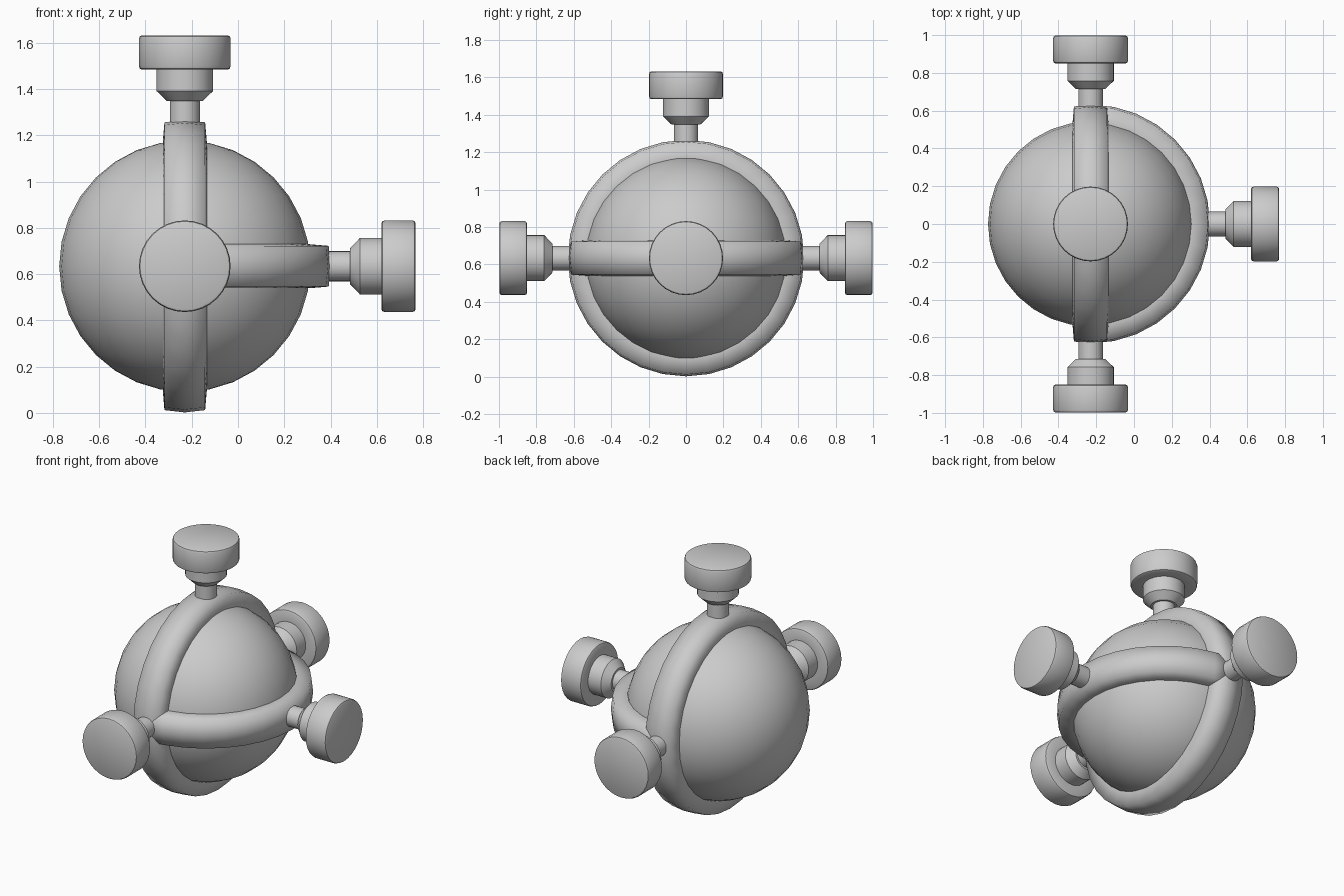
import bpy, bmesh
from math import sin, cos, pi, radians
from mathutils import Matrix, Vector

if "Cube" in bpy.data.objects:
    bpy.data.objects.remove(bpy.data.objects["Cube"])

CENTRE = Vector((-0.23, 0, 0.634))


def sweep(name, profile, start, end, steps, rot, sharp=None, closed_profile=False):
    """Turn a (radius, height) profile around local z, then rotate and place it."""
    full = abs(end - start - 2 * pi) < 1e-6
    bm = bmesh.new()
    rows = []
    for i in range(steps if full else steps + 1):
        a = start + (end - start) * i / steps
        rows.append([bm.verts.new((r * cos(a), r * sin(a), h)) for r, h in profile])
    n = len(profile)
    for i in range(steps):
        a, b = rows[i], rows[(i + 1) % len(rows)]
        for j in range(n if closed_profile else n - 1):
            k = (j + 1) % n
            bm.faces.new((a[j], b[j], b[k], a[k]))
    if not closed_profile:      # discs at both ends of a lathed part
        bm.faces.new([r[0] for r in rows])
        bm.faces.new([r[-1] for r in rows])
    elif not full:              # end caps of a partial ring
        bm.faces.new(rows[0])
        bm.faces.new(rows[-1])
    bmesh.ops.recalc_face_normals(bm, faces=bm.faces)
    me = bpy.data.meshes.new(name)
    bm.to_mesh(me)
    bm.free()
    ob = bpy.data.objects.new(name, me)
    bpy.context.collection.objects.link(ob)
    ob.matrix_world = Matrix.Translation(CENTRE) @ rot
    me.shade_smooth()
    if sharp:
        me.set_sharp_from_angle(angle=radians(sharp))
    return ob


# Central ball
bpy.ops.mesh.primitive_uv_sphere_add(segments=32, ring_count=16, radius=0.543, location=CENTRE)
ball = bpy.context.object
ball.name = "ball"
ball.data.shade_smooth()

# Upright band and half band towards +x
band = [(0.50, -0.095), (0.54, -0.095), (0.622, -0.088), (0.632, 0),
        (0.622, 0.088), (0.54, 0.095), (0.50, 0.095)]
sweep("upright_band", band, 0, 2 * pi, 32, Matrix.Rotation(pi / 2, 4, 'Y'), closed_profile=True)
sweep("half_band", band, -pi / 2, pi / 2, 16, Matrix.Identity(4), closed_profile=True)

# Four stepped knobs: stem, flared collar, round cap
knob = [(0.065, 0.56), (0.065, 0.715), (0.078, 0.715), (0.123, 0.758), (0.123, 0.85),
        (0.186, 0.85), (0.194, 0.854), (0.198, 0.864), (0.198, 0.984),
        (0.194, 0.994), (0.186, 0.998)]
for name, axis in (("top_knob", (0, 0, 1)), ("right_knob", (1, 0, 0)),
                   ("front_knob", (0, -1, 0)), ("back_knob", (0, 1, 0))):
    rot = Vector((0, 0, 1)).rotation_difference(Vector(axis)).to_matrix().to_4x4()
    sweep(name, knob, 0, 2 * pi, 32, rot, sharp=40)
